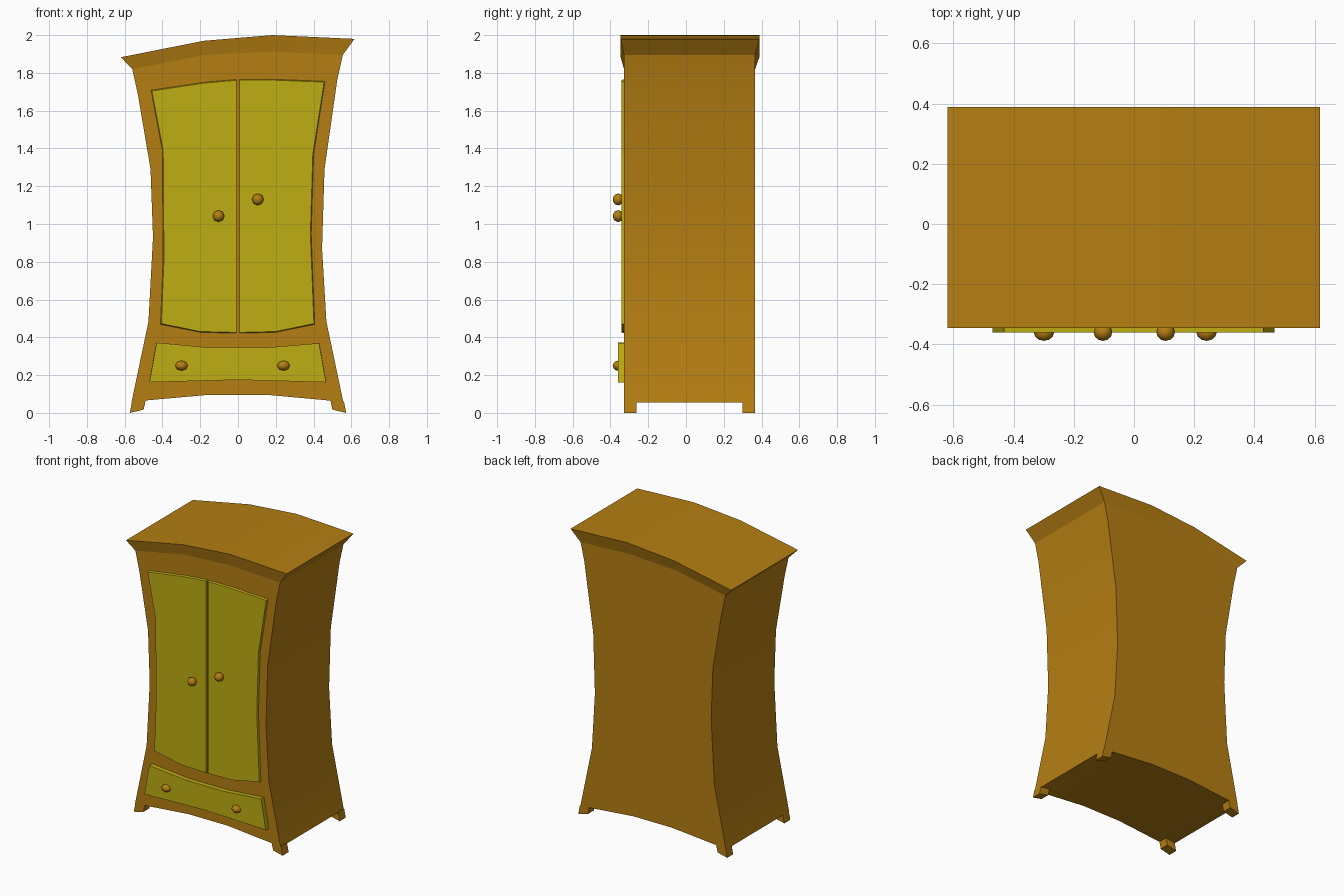
import bpy, bmesh, math
from mathutils import Matrix

if "Cube" in bpy.data.objects:
    bpy.data.objects.remove(bpy.data.objects["Cube"])


def material(name, rgb):
    m = bpy.data.materials.new(name)
    m.diffuse_color = (*rgb, 1)
    m.use_nodes = True
    m.node_tree.nodes["Principled BSDF"].inputs["Base Color"].default_value = m.diffuse_color
    return m


WOOD = material("warm brown wood", (0.46, 0.21, 0.006))
PANEL = material("mustard yellow", (0.52, 0.42, 0.006))


def finish(bm, name, mat, smooth=None):
    bmesh.ops.recalc_face_normals(bm, faces=bm.faces[:])
    me = bpy.data.meshes.new(name)
    bm.to_mesh(me)
    bm.free()
    me.materials.append(mat)
    ob = bpy.data.objects.new(name, me)
    bpy.context.collection.objects.link(ob)
    if smooth:
        bpy.ops.object.select_all(action='DESELECT')
        ob.select_set(True)
        bpy.context.view_layer.objects.active = ob
        bpy.ops.object.shade_smooth_by_angle(angle=math.radians(smooth))
    return ob


def loft(name, front, back, y0, y1, mat, smooth=None):
    """Solid between two (x, z) outlines lying at depths y0 and y1."""
    bm = bmesh.new()
    a = [bm.verts.new((x, y0, z)) for x, z in front]
    b = [bm.verts.new((x, y1, z)) for x, z in back]
    n = len(a)
    caps = [bm.faces.new(a), bm.faces.new(b[::-1])]
    for i in range(n):
        j = (i + 1) % n
        bm.faces.new((a[j], a[i], b[i], b[j]))
    bm.normal_update()
    bmesh.ops.triangulate(bm, faces=caps)
    return finish(bm, name, mat, smooth)


FRONT, BACK = -0.328, 0.366

# cabinet body: bowed sides, arched underside, tilted arched top
crown_low = [(-0.56, 1.82), (-0.18, 1.895), (0.18, 1.913), (0.555, 1.895)]
left_side = [(-0.564, 0.055), (-0.474, 0.484), (-0.45, 0.93), (-0.463, 1.29), (-0.53, 1.685)]
right_side = [(0.526, 1.765), (0.458, 1.29), (0.445, 0.87), (0.468, 0.484), (0.558, 0.055)]
underside = [(0.488, 0.065), (0.15, 0.096), (-0.15, 0.096), (-0.488, 0.066)]
outline = left_side + crown_low + right_side + underside
loft("cabinet_body", outline, outline, FRONT, BACK, WOOD, 30)

# four corner feet
for s, side in ((-1, "left"), (1, "right")):
    foot = [(s * x, z) for x, z in ((0.573, 0), (0.5, 0.017), (0.488, 0.07), (0.561, 0.06))]
    for y, end in ((FRONT, "front"), (BACK - 0.066, "back")):
        loft(f"{end}_{side}_foot", foot, foot, y, y + 0.066, WOOD)

# flared crown: rings between the body top and the wider cornice edge
crown_top = [(-0.62, 1.883), (-0.18, 1.97), (0.18, 2.0), (0.617, 1.98)]
bm = bmesh.new()
low, top = [[bm.verts.new((x, y0, z)) for x, z in pts] + [bm.verts.new((x, y1, z)) for x, z in pts[::-1]]
            for pts, y0, y1 in ((crown_low, FRONT, BACK), (crown_top, -0.346, 0.388))]
for i in range(8):
    j = (i + 1) % 8
    bm.faces.new((low[i], low[j], top[j], top[i]))
for ring in (low, top):
    for i in range(3):
        bm.faces.new((ring[i], ring[i + 1], ring[6 - i], ring[7 - i]))
finish(bm, "crown", WOOD, 30)


# doors and drawer: raised panels with slightly chamfered rims
def panel(name, pts, y, rim):
    cx = sum(p[0] for p in pts) / len(pts)
    cz = sum(p[1] for p in pts) / len(pts)
    face = [(x - math.copysign(rim, x - cx) if abs(x) > 0.35 else x,
             z - math.copysign(rim, z - cz) if abs(z - cz) > 0.5 else z) for x, z in pts]
    loft(name, face, pts, y, FRONT + 0.005, PANEL)


panel("left_door", [(-0.007, 0.42), (-0.2, 0.425), (-0.412, 0.467), (-0.398, 0.81), (-0.402, 1.39),
                    (-0.462, 1.71), (-0.18, 1.752), (-0.007, 1.767)], -0.341, 0.006)
panel("right_door", [(0.007, 0.42), (0.2, 0.425), (0.408, 0.467), (0.389, 0.945), (0.402, 1.37),
                     (0.462, 1.757), (0.18, 1.768), (0.007, 1.767)], -0.341, 0.006)
panel("drawer", [(-0.47, 0.162), (0, 0.175), (0.467, 0.162), (0.43, 0.369),
                 (0.15, 0.346), (-0.15, 0.346), (-0.432, 0.372)], -0.36, 0.001)

# round knobs
for name, x, z, rx, rz in (("left_door_knob", -0.103, 1.042, 0.031, 0.031),
                           ("right_door_knob", 0.105, 1.13, 0.031, 0.031),
                           ("left_drawer_knob", -0.299, 0.25, 0.034, 0.027),
                           ("right_drawer_knob", 0.241, 0.25, 0.034, 0.027)):
    bm = bmesh.new()
    bmesh.ops.create_uvsphere(bm, u_segments=8, v_segments=6, radius=1)
    bmesh.ops.transform(bm, verts=bm.verts[:], matrix=Matrix.Translation((x, -0.359, z))
                        @ Matrix.Diagonal((rx, 0.029, rz, 1)) @ Matrix.Rotation(math.pi / 2, 4, 'X'))
    finish(bm, name, WOOD, 60)
